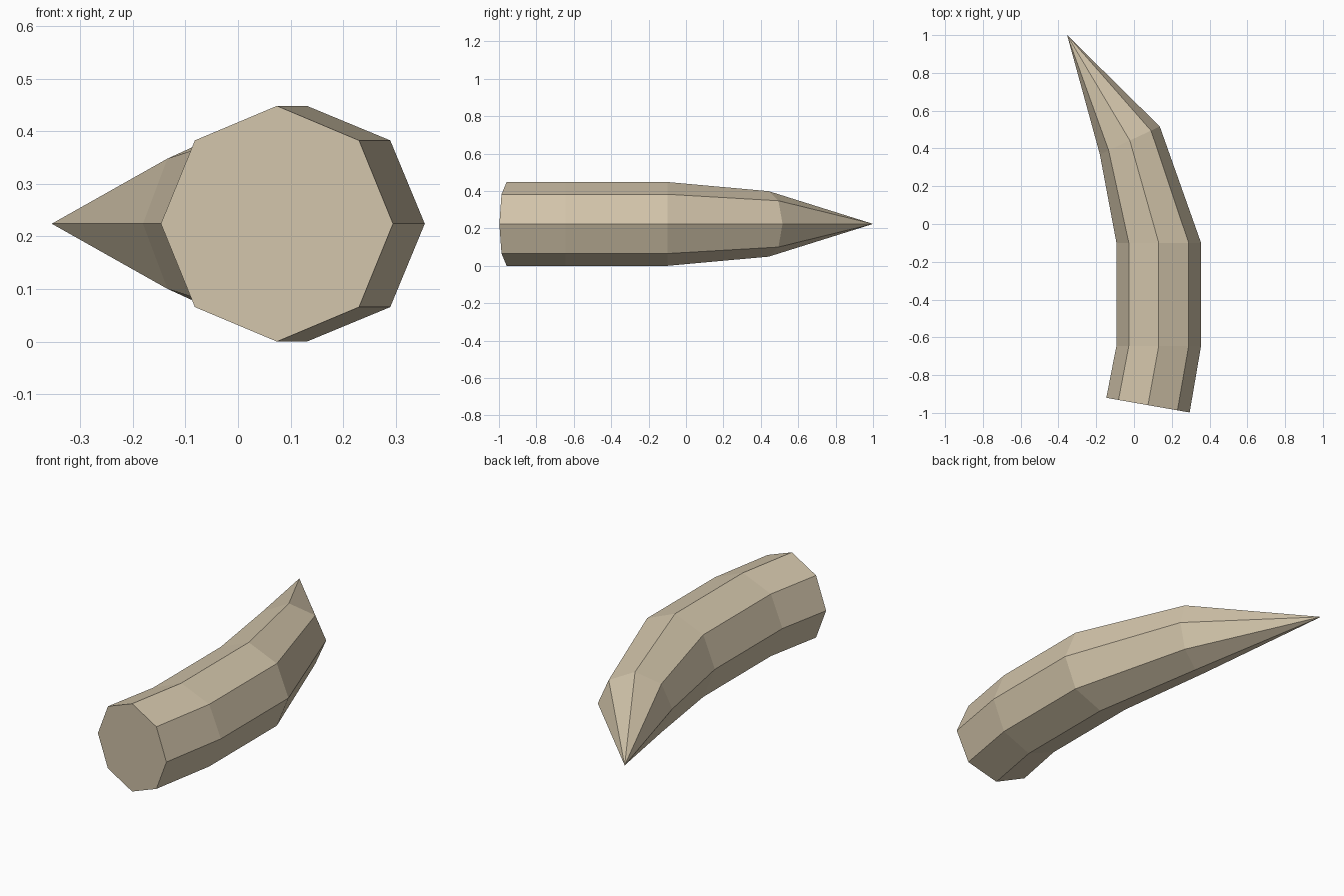
import bpy, bmesh, math
from mathutils import Vector

if "Cube" in bpy.data.objects:
    bpy.data.objects.remove(bpy.data.objects["Cube"])

SIDES = 8
MID_Z = 0.224

# Rings along the curve: centre x, centre y, radius, turn about z (degrees)
RINGS = [
    (0.074, -0.959, 0.224, -10),
    (0.131, -0.645, 0.224, 0),
    (0.131, -0.100, 0.224, 0),
    (-0.022, 0.442, 0.175, 25),
]
TIP = (-0.354, 1.0, MID_Z)

bone = bpy.data.materials.new("bone")
bone.diffuse_color = (0.64, 0.55, 0.40, 1)
bone.use_nodes = True
bone.node_tree.nodes["Principled BSDF"].inputs["Base Color"].default_value = bone.diffuse_color

bm = bmesh.new()

# Octagonal rings, each turned to follow the bend
loops = []
for x, y, r, turn in RINGS:
    t = math.radians(turn)
    across = Vector((math.cos(t), math.sin(t), 0))
    centre = Vector((x, y, MID_Z))
    ring = []
    for i in range(SIDES):
        a = 2 * math.pi * i / SIDES
        ring.append(bm.verts.new(centre + across * (r * math.cos(a)) + Vector((0, 0, r * math.sin(a)))))
    loops.append(ring)

# Side walls, flat root cap and pointed end
for a, b in zip(loops, loops[1:]):
    for i in range(SIDES):
        j = (i + 1) % SIDES
        bm.faces.new((a[i], a[j], b[j], b[i]))
bm.faces.new(loops[0])
tip = bm.verts.new(TIP)
for i in range(SIDES):
    bm.faces.new((loops[-1][i], loops[-1][(i + 1) % SIDES], tip))

bmesh.ops.recalc_face_normals(bm, faces=bm.faces)
mesh = bpy.data.meshes.new("curved_horn")
bm.to_mesh(mesh)
bm.free()
mesh.materials.append(bone)
bpy.context.collection.objects.link(bpy.data.objects.new("curved_horn", mesh))
